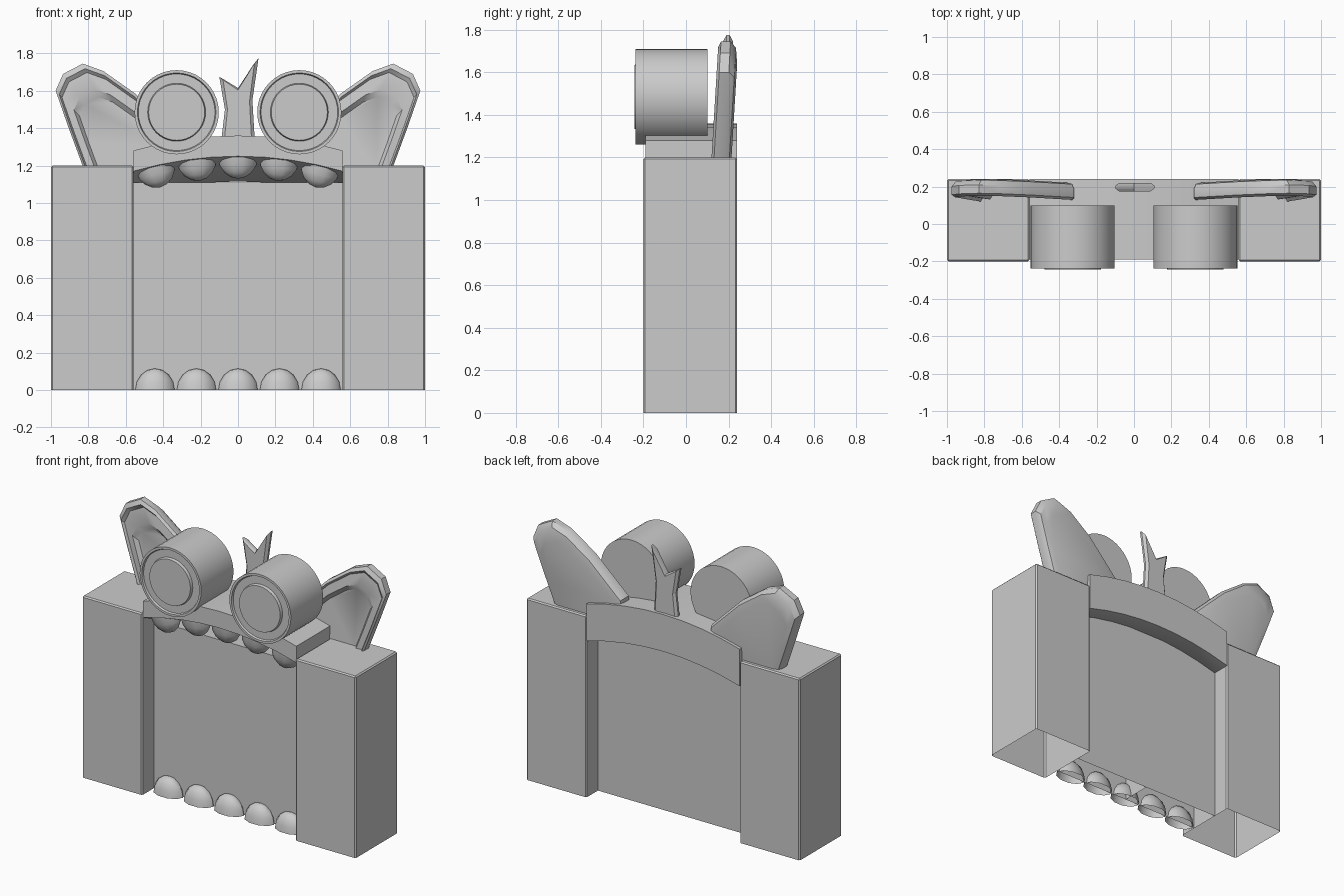
import bpy, bmesh, math

if "Cube" in bpy.data.objects:
    bpy.data.objects.remove(bpy.data.objects["Cube"])


def finish(bm, name, smooth=None):
    bmesh.ops.recalc_face_normals(bm, faces=bm.faces)
    me = bpy.data.meshes.new(name)
    bm.to_mesh(me)
    bm.free()
    ob = bpy.data.objects.new(name, me)
    bpy.context.collection.objects.link(ob)
    if smooth:
        bpy.ops.object.select_all(action='DESELECT')
        ob.select_set(True)
        bpy.context.view_layer.objects.active = ob
        bpy.ops.object.shade_smooth_by_angle(angle=math.radians(smooth))
    return ob


def open_box(name, x0, x1, y0, y1, z1, bevel=0):
    """Box standing on the ground with no bottom face."""
    bm = bmesh.new()
    bmesh.ops.create_cube(bm, size=1)
    for v in bm.verts:
        v.co.x = x1 if v.co.x > 0 else x0
        v.co.y = y1 if v.co.y > 0 else y0
        v.co.z = z1 if v.co.z > 0 else 0
    if bevel:
        edges = [e for e in bm.edges if max(v.co.z for v in e.verts) > 0]
        bmesh.ops.bevel(bm, geom=edges, offset=bevel, segments=1, affect='EDGES')
    low = [f for f in bm.faces if all(v.co.z < 1e-5 for v in f.verts)]
    bmesh.ops.delete(bm, geom=low, context='FACES')
    return finish(bm, name)


def loft(name, rings, smooth=None, caps=True):
    """Skin a sequence of closed rings of equal length."""
    bm = bmesh.new()
    vs = [[bm.verts.new(p) for p in r] for r in rings]
    n = len(rings[0])
    for a, b in zip(vs, vs[1:]):
        for i in range(n):
            j = (i + 1) % n
            bm.faces.new((a[i], a[j], b[j], b[i]))
    if caps:
        bm.faces.new(vs[0])
        bm.faces.new(vs[-1])
    return finish(bm, name, smooth)


# Gate pillars and doors
for s, side in ((-1, "left"), (1, "right")):
    open_box("pillar_" + side, min(s, s * .56), max(s, s * .56), -.2, .24, 1.2, .008)
    open_box("door_" + side, min(0, s * .56), max(0, s * .56), -.08, .12, 1.11)

# Arched lintel, deeper at the back than at the front
rings = []
for i in range(9):
    x = -.56 + 1.12 * i / 8
    d = .08 * (x / .56) ** 2
    rings.append([(x, -.19, 1.25 - d), (x, -.19, 1.36 - d), (x, .24, 1.36 - d),
                  (x, .24, 1.115 - d), (x, .1, 1.115 - d)])
loft("lintel", rings, 30)


# Domed teeth, lower row on the ground and upper row under the lintel
def tooth(name, x, y, z, h, tilt=0):
    bm = bmesh.new()
    rows, n = 4, 10
    rings = []
    for k in range(rows):
        t = k / rows * math.pi / 2
        c = math.cos(t)
        rings.append([bm.verts.new((.105 * c * math.cos(a), .065 * c * math.sin(a), h * math.sin(t)))
                      for a in (2 * math.pi * i / n for i in range(n))])
    tip = bm.verts.new((0, 0, h))
    for a, b in zip(rings, rings[1:]):
        for i in range(n):
            bm.faces.new((a[i], a[i - 1], b[i - 1], b[i]))
    for i in range(n):
        bm.faces.new((rings[-1][i], rings[-1][i - 1], tip))
    ob = finish(bm, name, 40)
    ob.location = (x, y, z)
    ob.rotation_euler.y = tilt


for i in range(-2, 3):
    x = .222 * i
    tooth("lower_tooth", x, -.09, 0, .115)
    top = 1.245 - .08 * (x / .56) ** 2
    tooth("upper_tooth", x, -.12, top, .115, math.pi + i * .12)

# Round drum eyes with rim, sunken face and raised disc
N = 40
profile = [(.225, .1), (.225, -.237), (.21, -.237), (.205, -.225),
           (.155, -.225), (.15, -.243)]
for s, side in ((-1, "left"), (1, "right")):
    rings = [[(s * .328 + r * math.cos(2 * math.pi * i / N), y,
               1.485 + r * math.sin(2 * math.pi * i / N)) for i in range(N)]
             for r, y in profile]
    loft("eye_" + side, rings, 30)

# Leaf shaped ears with a hollow front and a rounded back
outline = [(.32, 1.17), (.82, 1.17), (.905, 1.40), (.975, 1.60), (.935, 1.69),
           (.83, 1.745), (.72, 1.705), (.55, 1.585), (.32, 1.36)]
layers = [(.82, .232), (.95, .222), (1, .195), (1, .15), (.955, .138),
          (.92, .155), (.77, .15), (.70, .175)]
for s, side in ((-1, "left"), (1, "right")):
    rings = []
    for k, y in layers:
        ring = []
        for x, z in outline:
            zz = 1.15 + (z - 1.15) * k
            ring.append((s * (.55 + (x - .55) * k), y + (zz - 1.5) * .06, zz))
        rings.append(ring)
    loft("ear_" + side, rings, 35)

# Forked sprout in the middle
fork = [(-.09, 1.33), (-.07, 1.5), (-.1, 1.675), (0, 1.615), (.11, 1.775),
        (.077, 1.55), (.09, 1.33)]
rings = []
for k, y in ((.8, .175), (1, .19), (1, .205), (.8, .22)):
    rings.append([(x * k, y, 1.5 + (z - 1.5) * (.9 + .1 * (k == 1))) for x, z in fork])
loft("sprout", rings)
